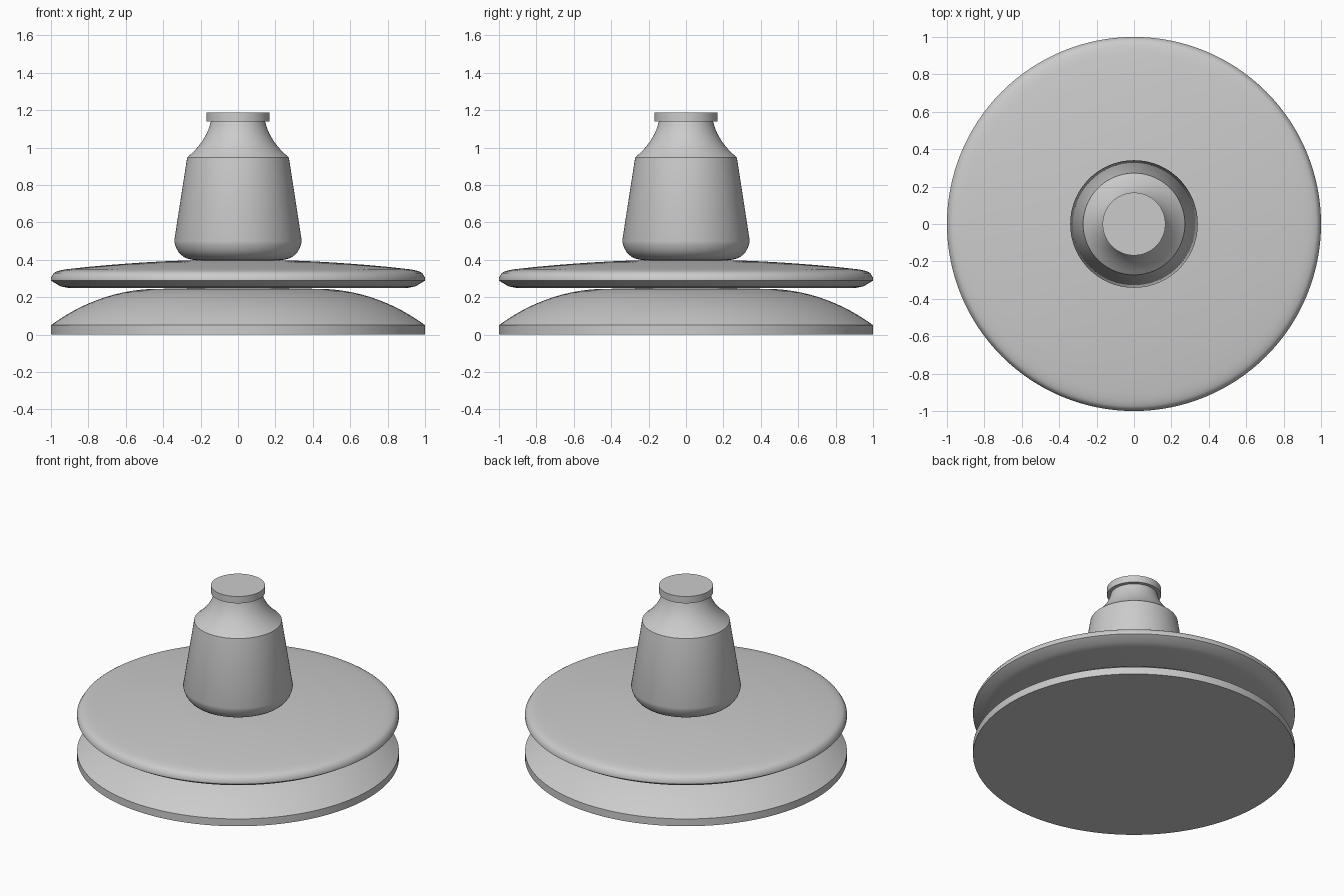
import bpy, bmesh, math

if "Cube" in bpy.data.objects:
    bpy.data.objects.remove(bpy.data.objects["Cube"])

SEGMENTS = 128

grey = bpy.data.materials.new("light_grey")
grey.diffuse_color = (0.6, 0.6, 0.6, 1)
grey.use_nodes = True
grey.node_tree.nodes["Principled BSDF"].inputs["Base Color"].default_value = grey.diffuse_color


def lathe(name, profile, angle=30):
    """Spin an (r, z) profile, starting and ending on the axis, around z."""
    bm = bmesh.new()
    verts = [bm.verts.new((r, 0, z)) for r, z in profile]
    edges = [bm.edges.new(pair) for pair in zip(verts, verts[1:])]
    bmesh.ops.spin(bm, geom=verts + edges, cent=(0, 0, 0), axis=(0, 0, 1),
                   angle=math.tau, steps=SEGMENTS, use_merge=True)
    bmesh.ops.remove_doubles(bm, verts=bm.verts, dist=1e-5)
    bmesh.ops.recalc_face_normals(bm, faces=bm.faces)
    mesh = bpy.data.meshes.new(name)
    bm.to_mesh(mesh)
    bm.free()
    mesh.materials.append(grey)
    obj = bpy.data.objects.new(name, mesh)
    bpy.context.collection.objects.link(obj)
    bpy.ops.object.select_all(action="DESELECT")
    obj.select_set(True)
    bpy.context.view_layer.objects.active = obj
    bpy.ops.object.shade_smooth_by_angle(angle=math.radians(angle))
    return obj


def bezier(p0, p1, p2, n=10):
    """Points on a quadratic curve from p0 to p2."""
    return [tuple((1 - t) ** 2 * a + 2 * t * (1 - t) * b + t * t * c
                  for a, b, c in zip(p0, p1, p2))
            for t in (i / n for i in range(n + 1))]


# domed base with a short upright rim
lathe("base", [(0, 0), (1, 0)]
      + bezier((1, 0.05), (0.76, 0.225), (0.48, 0.243), 12)
      + [(0.25, 0.248), (0, 0.25)])

# thin disc with a bevelled edge and gently domed top
lathe("upper_disc", [(0, 0.248), (0.90, 0.248), (0.95, 0.258), (1, 0.288), (1, 0.305)]
      + bezier((0.985, 0.328), (0.97, 0.342), (0.91, 0.35), 4)
      + bezier((0.80, 0.362), (0.45, 0.395), (0.18, 0.398), 8) + [(0, 0.399)], 35)

# tapered handle with rounded foot and waisted neck
lathe("handle", [(0, 0.393), (0.2, 0.395)]
      + bezier((0.23, 0.398), (0.325, 0.405), (0.341, 0.50), 8)
      + bezier((0.272, 0.947), (0.17, 1.03), (0.145, 1.14), 10) + [(0, 1.14)])

# flat cap
lathe("cap", [(0, 1.14), (0.168, 1.14), (0.168, 1.187), (0, 1.187)])
